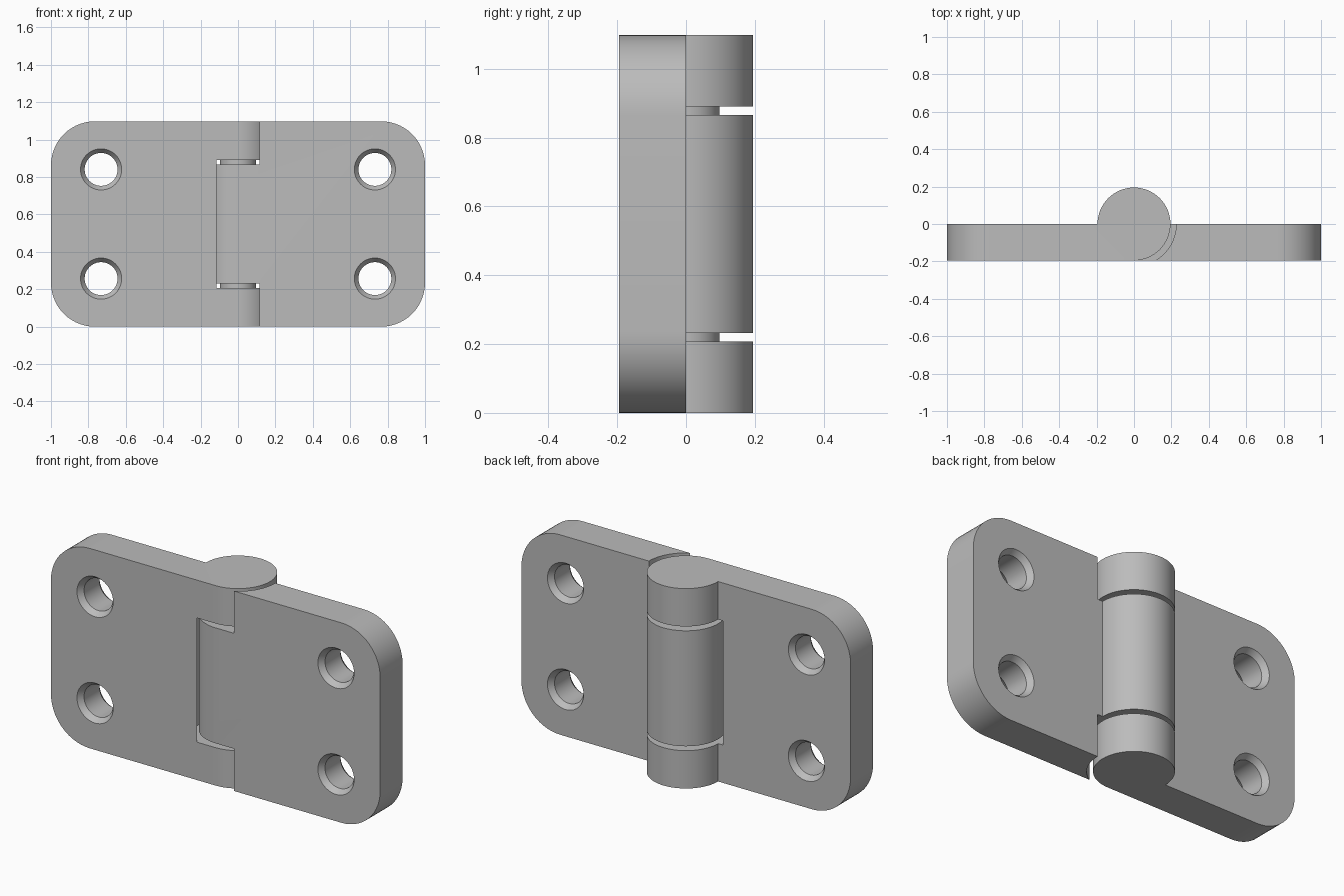
import bpy, bmesh
from math import sin, cos, pi

if "Cube" in bpy.data.objects:
    bpy.data.objects.remove(bpy.data.objects["Cube"])

H = 1.098               # hinge height
T = 0.195               # leaf thickness and knuckle radius
R_CLEAR = 0.226         # clearance radius around the knuckles
Z_OUT, Z_MID = 0.208, 0.232   # end of lower knuckle, start of middle knuckle
SEG = 64

steel = bpy.data.materials.new("grey_metal")
steel.diffuse_color = (0.5, 0.5, 0.5, 1)
steel.use_nodes = True
steel.node_tree.nodes["Principled BSDF"].inputs["Base Color"].default_value = steel.diffuse_color


def loft(bm, loops):
    """Closed solid through a list of equal-length point loops."""
    rings = [[bm.verts.new(p) for p in loop] for loop in loops]
    n = len(rings[0])
    for a, b in zip(rings, rings[1:]):
        for i in range(n):
            j = (i + 1) % n
            bm.faces.new((a[i], a[j], b[j], b[i]))
    bm.faces.new(rings[0])
    bm.faces.new(rings[-1])


def cylinder(bm, r, z0, z1):
    ring = [(r * cos(2 * pi * i / SEG), r * sin(2 * pi * i / SEG)) for i in range(SEG)]
    loft(bm, [[(x, y, z) for x, y in ring] for z in (z0, z1)])


def screw_hole(bm, cx, cz):
    """Through hole along y, chamfered at both faces."""
    stations = [(-T - 0.03, 0.132), (-T + 0.03, 0.088), (-0.03, 0.088), (0.03, 0.132)]
    loft(bm, [[(cx + r * cos(2 * pi * i / 48), y, cz + r * sin(2 * pi * i / 48))
               for i in range(48)] for y, r in stations])


def to_object(bm, name):
    bmesh.ops.recalc_face_normals(bm, faces=bm.faces)
    me = bpy.data.meshes.new(name)
    bm.to_mesh(me)
    bm.free()
    ob = bpy.data.objects.new(name, me)
    me.materials.append(steel)
    bpy.context.collection.objects.link(ob)
    return ob


def finish(ob):
    bpy.ops.object.select_all(action='DESELECT')
    ob.select_set(True)
    bpy.context.view_layer.objects.active = ob
    for m in list(ob.modifiers):
        bpy.ops.object.modifier_apply(modifier=m.name)
    bpy.ops.object.shade_smooth_by_angle(angle=0.5)


def leaf(name, side, clearances):
    # plate flowing tangentially into a round knuckle
    bm = bmesh.new()
    steps = 48
    prof = [(1.0, 0.0), (1.0, -T)]
    for i in range(steps + 1):
        a = -pi / 2 - 1.5 * pi * i / steps
        prof.append((T * cos(a), T * sin(a)))
    loft(bm, [[(side * x, y, z) for x, y in prof] for z in (0, H)])
    # rounded outer corners
    corners = [e for e in bm.edges
               if all(abs(v.co.x - side) < 1e-4 for v in e.verts)
               and abs(e.verts[0].co.z - e.verts[1].co.z) < 1e-4]
    bmesh.ops.recalc_face_normals(bm, faces=bm.faces)
    bmesh.ops.bevel(bm, geom=corners, offset=0.235, offset_type='OFFSET',
                    segments=14, profile=0.5, affect='EDGES')
    ob = to_object(bm, name)

    # knuckle clearances and screw holes
    cut = bmesh.new()
    for z0, z1 in clearances:
        cylinder(cut, R_CLEAR, z0, z1)
    for z in (0.257, H - 0.257):
        screw_hole(cut, side * 0.732, z)
    cutter = to_object(cut, name + "_cutter")
    cutter.hide_render = True
    mod = ob.modifiers.new("cuts", 'BOOLEAN')
    mod.operation = 'DIFFERENCE'
    mod.solver = 'EXACT'
    mod.object = cutter
    finish(ob)
    bpy.data.objects.remove(cutter, do_unlink=True)


# left leaf carries the two end knuckles, right leaf the middle one
leaf("left_leaf", -1, [(Z_OUT, H - Z_OUT)])
leaf("right_leaf", 1, [(-0.1, Z_MID), (H - Z_MID, H + 0.1)])

# pin sections showing in the gaps between knuckles
for name, z0 in (("lower_pin", Z_OUT), ("upper_pin", H - Z_MID)):
    bm = bmesh.new()
    cylinder(bm, 0.097, z0, z0 + Z_MID - Z_OUT)
    finish(to_object(bm, name))
